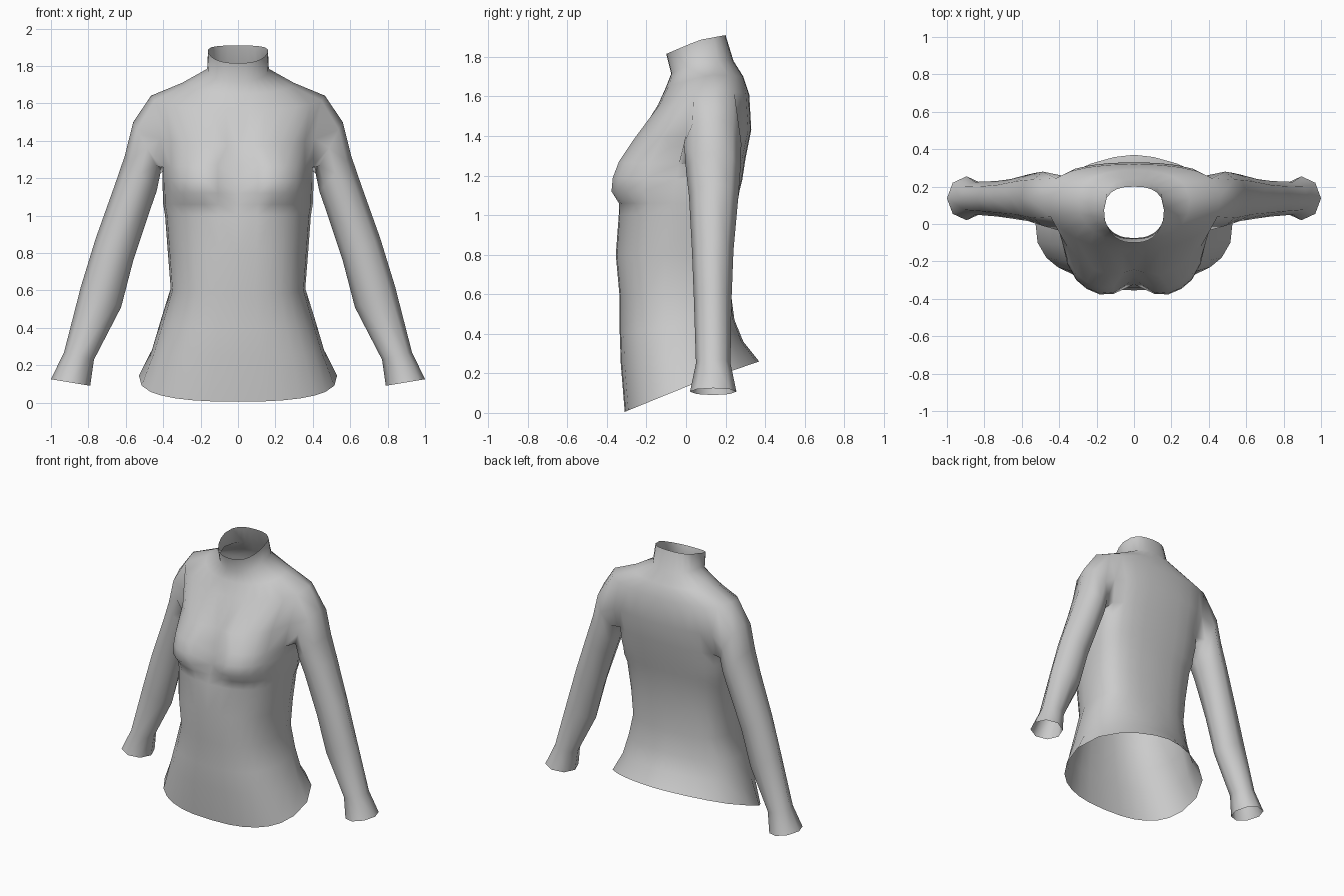
import bpy, bmesh, math
from mathutils import Vector

if "Cube" in bpy.data.objects:
    bpy.data.objects.remove(bpy.data.objects["Cube"])

# Torso rings: half width, side y, front y, back y, front z, side z, back z
RINGS = [
    (.53, .02, -.31, .37, .005, .14, .26),
    (.46, .02, -.33, .29, .25, .28, .36),
    (.41, .02, -.335, .245, .40, .45, .47),
    (.36, .02, -.335, .225, .58, .61, .62),
    (.375, .03, -.355, .225, .80, .80, .80),
    (.39, .06, -.34, .245, 1.0, 1.0, 1.0),
    (.40, .09, -.32, .26, 1.06, 1.06, 1.06),
    (.402, .10, -.29, .27, 1.12, 1.12, 1.12),
    (.405, .12, -.27, .285, 1.19, 1.18, 1.18),
    (.405, .125, -.255, .30, 1.27, 1.25, 1.28),   # armpit
    (.43, .13, -.24, .33, 1.37, 1.43, 1.43),
    (.465, .13, -.14, .32, 1.56, 1.645, 1.61),    # shoulder
    (.30, .12, -.10, .29, 1.65, 1.71, 1.70),
    (.165, .07, -.075, .24, 1.715, 1.785, 1.78),  # neck base
    (.16, .065, -.10, .20, 1.815, 1.885, 1.91),   # collar
]
# Roundness (front x, front y, back x, back y) where a ring is not the usual soft box
ROUND = {0: (.8, .75, 1.2, 1), 1: (.8, .75, 1.1, 1), 2: (.8, .75, 1, .9),
         10: (1.2, .8, .9, .55), 11: (1.2, .8, .9, .65), 12: (1, .9, 1, .75),
         13: (.8, 1, .8, .75), 14: (.8, 1, .8, .75)}
ANGLES = [0, 11, 22, 34, 46, 59, 75, 92, 117, 135, 150, 165, 180]
ARM_ROW, ARM_COL = 9, 6     # armhole spans two rows and two columns

# Sleeve rings: outer x, z, inner x, z, front y, back y
SLEEVE = [
    (.56, 1.50, .415, 1.225, -.01, .28),
    (.605, 1.32, .435, 1.13, 0, .275),
    (.66, 1.16, .47, 1.03, .015, .265),
    (.76, .88, .56, .76, .03, .24),
    (.84, .62, .625, .51, .04, .23),
    (.93, .27, .77, .23, .05, .225),
    (1.0, .125, .79, .09, .02, .255),
]


def bust(x, z):
    """Forward swelling of the chest, round above and fuller below."""
    dz = z - 1.19
    fall = (dz / .21) ** 2 if dz > 0 else (dz / .12) ** 4
    return .122 * math.exp(-(abs(x - .225) / .175) ** 4 - fall)


def torso_point(i, deg):
    w, ys, yf, yb, zf, zs, zb = RINGS[i]
    fx, fy, bx, by = ROUND.get(i, (.8, .75, .8, .75))
    t = math.radians(deg)
    c = math.cos(t)
    px, py, y_end, z_end = (fx, fy, yf, zf) if c > 0 else (bx, by, yb, zb)
    f = abs(c) ** py
    x = 0 if deg in (0, 180) else w * math.sin(t) ** px
    y, z = ys + (y_end - ys) * f, zs + (z_end - zs) * f
    if c > 0:
        y -= bust(x, z) * min(1, 2 * c)
    return Vector((x, y, z))


def sleeve_ring(ox, oz, ix, iz, yf, yb):
    mid = Vector(((ox + ix) / 2, (yf + yb) / 2, (oz + iz) / 2))
    inward = Vector(((ix - ox) / 2, 0, (iz - oz) / 2))
    front = Vector((0, (yf - yb) / 2, 0))
    return [mid + inward * math.cos(k * math.pi / 4) + front * math.sin(k * math.pi / 4)
            for k in range(8)]


bm = bmesh.new()

# Torso half, leaving the armhole open
grid = [[bm.verts.new(torso_point(i, a)) for a in ANGLES] for i in range(len(RINGS))]
for i in range(len(RINGS) - 1):
    for j in range(len(ANGLES) - 1):
        if i in (ARM_ROW, ARM_ROW + 1) and j in (ARM_COL, ARM_COL + 1):
            continue
        bm.faces.new((grid[i][j], grid[i][j + 1], grid[i + 1][j + 1], grid[i + 1][j]))

# Sleeve, grown from the armhole loop (armpit, front, shoulder, back)
steps = [(0, 1), (0, 0), (1, 0), (2, 0), (2, 1), (2, 2), (1, 2), (0, 2)]
loop = [grid[ARM_ROW + r][ARM_COL + c] for r, c in steps]
for section in SLEEVE:
    nxt = [bm.verts.new(p) for p in sleeve_ring(*section)]
    for k in range(8):
        m = (k + 1) % 8
        bm.faces.new((loop[k], loop[m], nxt[m], nxt[k]))
    loop = nxt

# The open shell must face outward: check the front centre face
bmesh.ops.recalc_face_normals(bm, faces=bm.faces)
bm.faces.ensure_lookup_table()
if bm.faces[0].normal.y > 0:
    bmesh.ops.reverse_faces(bm, faces=bm.faces)
for f in bm.faces:
    f.smooth = True

mesh = bpy.data.meshes.new("fitted_top")
bm.to_mesh(mesh)
bm.free()
top = bpy.data.objects.new("fitted_top", mesh)
bpy.context.collection.objects.link(top)

# Other half
mirror = top.modifiers.new("mirror", 'MIRROR')
mirror.use_clip = True
mirror.merge_threshold = .001
